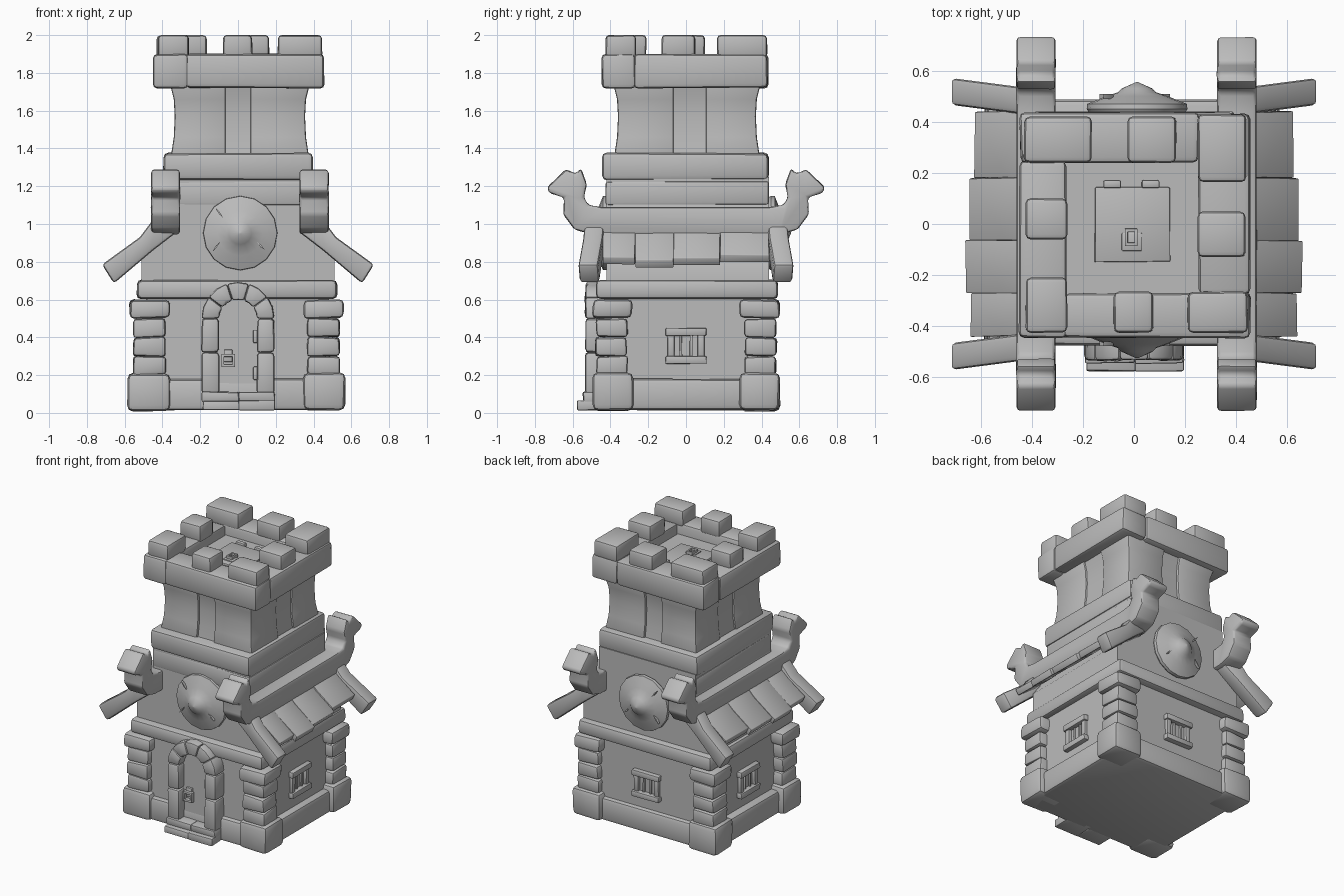
import bpy, bmesh, math, random
from mathutils import Vector

random.seed(4)
cube = bpy.data.objects.get("Cube")
if cube:
    bpy.data.objects.remove(cube, do_unlink=True)

stone = bpy.data.materials.new("grey_stone")
stone.use_nodes = True
GREY = (0.5, 0.5, 0.5, 1)
stone.diffuse_color = GREY
stone.node_tree.nodes["Principled BSDF"].inputs["Base Color"].default_value = GREY


def solid(name, rings, bevel=0.0, wobble=0.0, smooth=40):
    """Skin equal-sized rings of points, cap both ends, soften the edges."""
    bm = bmesh.new()
    loops = [[bm.verts.new(Vector(p) + Vector([random.uniform(-wobble, wobble) for _ in "xyz"]))
              for p in ring] for ring in rings]
    n = len(rings[0])
    for a, b in zip(loops, loops[1:]):
        for i in range(n):
            j = (i + 1) % n
            bm.faces.new((a[i], a[j], b[j], b[i]))
    bm.faces.new(loops[0])
    bm.faces.new(loops[-1])
    bmesh.ops.recalc_face_normals(bm, faces=bm.faces)
    if bevel:
        edges = [e for e in bm.edges if e.calc_face_angle(0) > 0.35]
        bmesh.ops.bevel(bm, geom=edges, offset=bevel, segments=2, profile=0.5,
                        affect='EDGES', clamp_overlap=True)
    bmesh.ops.recalc_face_normals(bm, faces=bm.faces)
    me = bpy.data.meshes.new(name)
    bm.to_mesh(me)
    bm.free()
    me.shade_smooth()
    me.set_sharp_from_angle(angle=math.radians(smooth))
    me.materials.append(stone)
    ob = bpy.data.objects.new(name, me)
    bpy.context.collection.objects.link(ob)
    return ob


def rect(x0, x1, y0, y1, z):
    return [(x0, y0, z), (x1, y0, z), (x1, y1, z), (x0, y1, z)]


def block(name, x, y, z, bevel=0.02, wobble=0.004):
    return solid(name, [rect(*x, *y, z[0]), rect(*x, *y, z[1])], bevel, wobble)


def prism_y(name, pts, y0, y1, bevel=0.0, skew=0.0, wobble=0.0):
    """Extrude an x-z outline along y; skew pushes it outward with distance from the middle."""
    return solid(name, [[(x, y + skew * (abs(x) - 0.4), z) for x, z in pts] for y in (y0, y1)],
                 bevel, wobble)


# Ground floor: plinth, walls, corner stones
block("plinth", (-.54, .53), (-.47, .465), (.015, .18), .025)
block("ground_walls", (-.485, .48), (-.435, .435), (.1, .64), 0)
for sx in (-1, 1):
    for sy in (-1, 1):
        def corner(name, a, b, c, d, z, bevel):
            block(name, sorted((sx * a - .008, sx * b - .008)),
                  sorted((sy * c, sy * d)), z, bevel, .005)
        corner("corner_base", .35, .575, .28, .495, (.012, .21), .03)
        for k in range(3):
            corner("corner_stone", .375, .545, .31, .475 + .006 * (k % 2),
                   (.2 + .1 * k, .3 + .1 * k), .018)
        corner("corner_cap", .355, .565, .285, .495, (.5, .6), .025)
block("floor_beam", (-.535, .525), (-.475, .485), (.6, .705), .025)

# Upper storey, with shoulders for the side roofs
prism_y("upper_walls", [(-.51, .68), (.51, .68), (.51, .83), (.385, 1.0), (.385, 1.25),
                        (-.385, 1.25), (-.385, 1.0), (-.51, .83)], -.42, .44)
block("upper_course", (-.39, .395), (-.425, .44), (1.1, 1.225), .015)
block("tower_belt", (-.395, .4), (-.445, .435), (1.23, 1.375), .025)

# Tower: recessed core and four flared corner panels
FLARE = [(1.36, .365), (1.46, .35), (1.57, .345), (1.66, .35), (1.74, .37)]
solid("tower_core", [rect(.01 - w, .01 + w, -w - .01, w + .02, z)
                     for z, w in [(z, w - .012) for z, w in FLARE]])
for sx in (-1, 1):
    for sy in (-1, 1):
        rings = []
        for z, w in FLARE:
            xs = sorted((.065 * sx, .01 + sx * w))
            ys = sorted((.02 + .085 * sy, .005 + sy * (w + .02)))
            rings.append(rect(*xs, *ys, z))
        solid("tower_panel", rings, .012)

# Parapet laid as a pinwheel, then merlons
WALLS = [((-.275, .455), (-.445, -.27)), ((.25, .455), (-.275, .43)),
         ((-.445, .255), (.24, .435)), ((-.45, -.265), (-.445, .245))]
for x, y in WALLS:
    block("parapet_wall", x, y, (1.72, 1.9), .022)
block("tower_floor", (-.3, .3), (-.3, .3), (1.7, 1.825), 0, 0)
MERLONS = [(-.43, -.165, .24, .42), (-.025, .165, .24, .42), (.25, .44, .165, .43),
           (-.425, -.26, -.06, .1), (.25, .435, -.13, .05), (-.425, -.26, -.425, -.21),
           (-.08, .075, -.425, -.265), (.21, .445, -.425, -.265)]
for a, b, c, d in MERLONS:
    block("merlon", (a, b), (c, d), (1.88, 2.0), .02, .002)

# Trapdoor with hinges and pull
block("trapdoor", (-.155, .14), (-.15, .145), (1.81, 1.838), .005)
for x in (-.085, .065):
    block("trapdoor_hinge", (x - .035, x + .035), (.14, .172), (1.82, 1.855), .008, 0)
block("trapdoor_plate", (-.048, .032), (-.105, -.035), (1.83, 1.845), .004, 0)
for x in (-.03, .008):
    block("trapdoor_pull_side", (x - .006, x + .006), (-.085, -.02), (1.84, 1.862), .003, 0)
for y in (-.08, -.025):
    block("trapdoor_pull_bar", (-.036, .014), (y - .007, y + .007), (1.84, 1.862), .003, 0)

# Carved side beams with animal-head ends
HEAD = [(.44, 1.09), (.515, 1.10), (.54, 1.14), (.525, 1.21), (.555, 1.295), (.585, 1.265),
        (.635, 1.29), (.735, 1.195), (.725, 1.165), (.645, 1.14), (.65, 1.05), (.59, .97), (.5, .945)]
outline = HEAD + [(-y, z) for y, z in reversed(HEAD)]
for x0, x1 in ((-.46, -.307), (.325, .48)):
    solid("carved_beam", [[(x, y, z) for y, z in outline] for x in (x0, x1)], .016, .001)

# Side roofs: stepped boards between splayed gable rafters
BOARDS = [(-.44, -.27, .64), (-.27, -.065, .66), (-.065, .18, .645), (.18, .44, .625)]
RAFTER = [(.32, .96), (.43, 1.05), (.52, .93), (.72, .785), (.657, .685), (.45, .86)]
for s in (-1, 1):
    for y0, y1, e in BOARDS:
        t = .93 - (e - .5) * .75
        pts = [(.38, 1.05), (.5, .93), (e, t), (e - .02, t - .04), (.48, .89), (.37, 1.0)]
        prism_y("roof_board", [(s * x, z) for x, z in pts], y0, y1, .004, 0, .003)
    for f in (-1, 1):
        prism_y("gable_rafter", [(s * x, z) for x, z in RAFTER], f * .425, f * .53, .018, f * .13)

# Round shields on both gables
SHIELD = [(.185, 0), (.197, .02), (.195, .04), (.12, .07), (.075, .085), (.06, .1), (.004, .125)]
for f, base in ((-1, .4), (1, .43)):
    solid("shield", [[(.012 + r * math.cos(k * math.tau / 16), f * (base + d),
                       .952 + r * math.sin(k * math.tau / 16)) for k in range(16)]
                     for r, d in SHIELD], smooth=30)
    for x, z, lean in ((-.1, 1.06, -.025), (-.115, .88, .025), (.12, .885, -.02)):
        prism_y("shield_nick", [(x - .02, z - lean), (x, z + .008), (x + .02, z + lean), (x, z - .008)],
                f * (base + .06), f * (base + .078))

# Doorway: jamb stones, arch stones, door, fittings, steps
for s in (-1, 1):
    for z0, z1 in ((.1, .32), (.32, .5)):
        block("jamb_stone", sorted((s * .1, s * .193)), (-.533, -.4), (z0, z1), .018, .003)
ARCH = 5
for k in range(ARCH):
    a0, a1 = math.pi * k / ARCH, math.pi * (k + 1) / ARCH
    angles = [a0, (a0 + a1) / 2, a1]
    pts = [(r * math.cos(a), .5 + r * math.sin(a))
           for r, run in ((.193, angles), (.1, angles[::-1])) for a in run]
    prism_y("arch_stone", pts, -.533, -.4, .014, 0, .002)
door = [(-.11, .08), (.11, .08)] + [(.11 * math.cos(k * math.pi / 8), .5 + .11 * math.sin(k * math.pi / 8))
                                    for k in range(9)]
prism_y("door", door, -.47, -.4)
for z in (.21, .405):
    block("door_hinge", (.08, .105), (-.5, -.46), (z - .035, z + .035), .006, 0)
block("latch_plate", (-.075, -.03), (-.485, -.46), (.27, .335), .004, 0)
for x in (-.08, -.022):
    block("latch_side", (x - .007, x + .007), (-.505, -.475), (.245, .31), .003, 0)
for z in (.25, .305):
    block("latch_bar", (-.087, -.015), (-.505, -.475), (z - .008, z + .008), .003, 0)
for x in ((-.19, .005), (.005, .195)):
    block("lower_step", x, (-.575, -.42), (.015, .065), .008)
    block("upper_step", x, (-.545, -.42), (.06, .11), .008)


# Barred windows on the two sides and the back
def window(place):
    def part(name, u, z, d):
        ring = lambda depth: [place(a, depth, b) for a, b in
                              ((u[0], z[0]), (u[1], z[0]), (u[1], z[1]), (u[0], z[1]))]
        solid(name, [ring(-.03), ring(d)], .006, .002)
    part("window_sill", (-.108, .108), (.26, .3), .035)
    part("window_lintel", (-.108, .108), (.408, .45), .035)
    for u in (-.08, .08):
        part("window_post", (u - .018, u + .018), (.29, .42), .022)
    for u in (-.027, .027):
        part("window_bar", (u - .007, u + .007), (.29, .42), .012)


window(lambda u, d, z: (.48 + d, u, z))
window(lambda u, d, z: (-.485 - d, u, z))
window(lambda u, d, z: (u, .435 + d, z))
